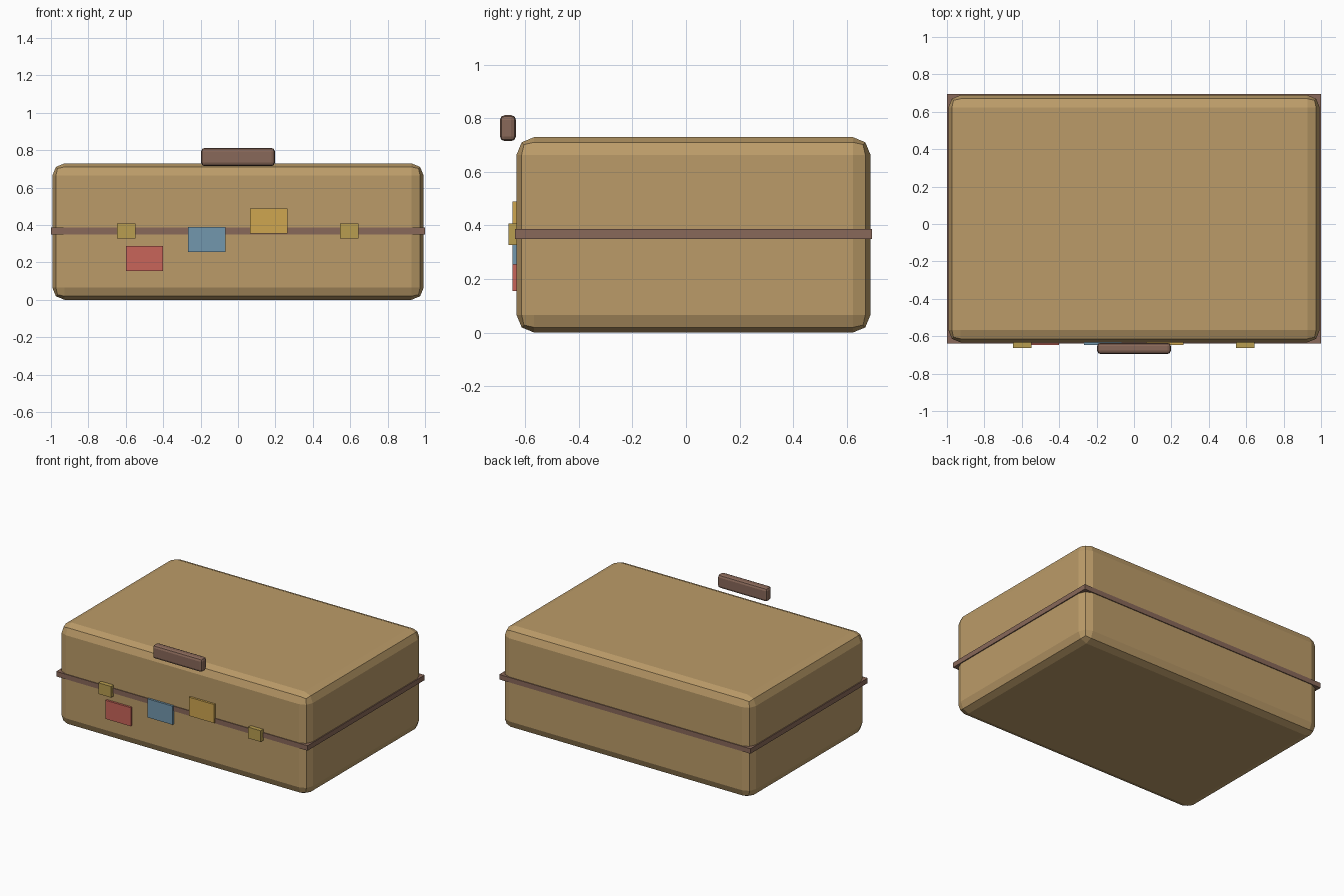
import bpy

if "Cube" in bpy.data.objects:
    bpy.data.objects.remove(bpy.data.objects["Cube"])


def material(name, rgb):
    m = bpy.data.materials.new(name)
    m.diffuse_color = (*rgb, 1)
    m.use_nodes = True
    m.node_tree.nodes["Principled BSDF"].inputs["Base Color"].default_value = m.diffuse_color
    return m


tan = material("tan_leather", (0.50, 0.33, 0.14))
brown = material("brown_leather", (0.25, 0.14, 0.10))
brass = material("brass", (0.48, 0.34, 0.08))
red = material("red_paper", (0.58, 0.13, 0.10))
blue = material("blue_paper", (0.17, 0.31, 0.42))
yellow = material("yellow_paper", (0.62, 0.38, 0.08))


def box(name, x, y, z, mat, bevel=0):
    """Box from (min, max) ranges, with an optional two-step rounded edge."""
    bpy.ops.mesh.primitive_cube_add(size=1, location=[sum(r) / 2 for r in (x, y, z)])
    ob = bpy.context.object
    ob.name = name
    ob.scale = [r[1] - r[0] for r in (x, y, z)]
    bpy.ops.object.transform_apply(location=False, rotation=False, scale=True)
    ob.data.materials.append(mat)
    if bevel:
        mod = ob.modifiers.new("rounded_edges", "BEVEL")
        mod.width = bevel
        mod.segments = 2
    return ob


# Case, seam band and handle
box("case_body", (-0.993, 0.993), (-0.633, 0.689), (0, 0.73), tan, 0.066)
box("seam_band", (-1, 1), (-0.638, 0.695), (0.35, 0.386), brown)
box("handle", (-0.197, 0.197), (-0.695, -0.635), (0.715, 0.812), brown, 0.018)

# Clasps
for side, cx in (("left", -0.597), ("right", 0.595)):
    box(f"{side}_clasp", (cx - 0.05, cx + 0.05), (-0.663, -0.625), (0.328, 0.408), brass)

# Travel stickers on the front
for name, cx, cz, mat in (("red", -0.5, 0.222, red),
                          ("blue", -0.166, 0.322, blue),
                          ("yellow", 0.164, 0.422, yellow)):
    box(f"{name}_sticker", (cx - 0.1, cx + 0.1), (-0.648, -0.628),
        (cz - 0.067, cz + 0.067), mat)
